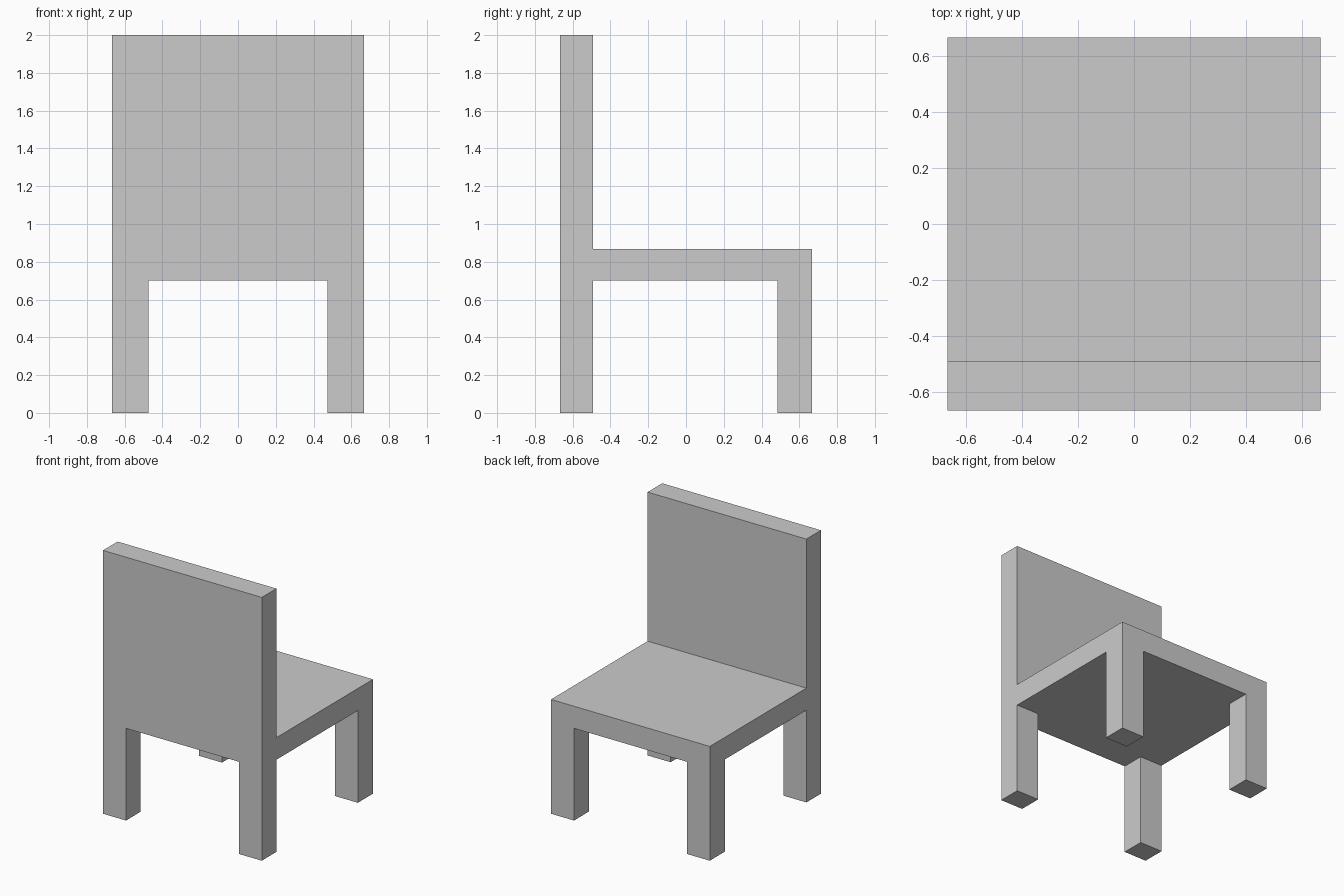
import bpy
import bmesh
from mathutils import Vector

if "Cube" in bpy.data.objects:
    bpy.data.objects.remove(bpy.data.objects["Cube"])

HALF = 0.667          # half width and half depth of the chair
LEG_IN_X = 0.474      # inner side of the legs
BACK_IN_Y = -0.492    # inner side of backrest and its legs
FRONT_IN_Y = 0.485    # inner side of the legs opposite the backrest
SEAT_BOTTOM, SEAT_TOP, TOP = 0.70, 0.868, 2.0


def box(name, low, high):
    """Add a box spanning two opposite corners, with its origin at the centre."""
    low, high = Vector(low), Vector(high)
    bm = bmesh.new()
    bmesh.ops.create_cube(bm, size=1)
    bmesh.ops.scale(bm, vec=high - low, verts=bm.verts)
    mesh = bpy.data.meshes.new(name)
    bm.to_mesh(mesh)
    bm.free()
    obj = bpy.data.objects.new(name, mesh)
    obj.location = (low + high) / 2
    bpy.context.collection.objects.link(obj)
    return obj


# Seat slab
box("seat", (-HALF, -HALF, SEAT_BOTTOM), (HALF, HALF, SEAT_TOP))

# Backrest standing on the seat edge
box("backrest", (-HALF, -HALF, SEAT_TOP), (HALF, BACK_IN_Y, TOP))

# Four legs, flush with the seat corners
for side, x0, x1 in (("left", -HALF, -LEG_IN_X), ("right", LEG_IN_X, HALF)):
    box(f"backrest_leg_{side}", (x0, -HALF, 0), (x1, BACK_IN_Y, SEAT_BOTTOM))
    box(f"seat_leg_{side}", (x0, FRONT_IN_Y, 0), (x1, HALF, SEAT_BOTTOM))
